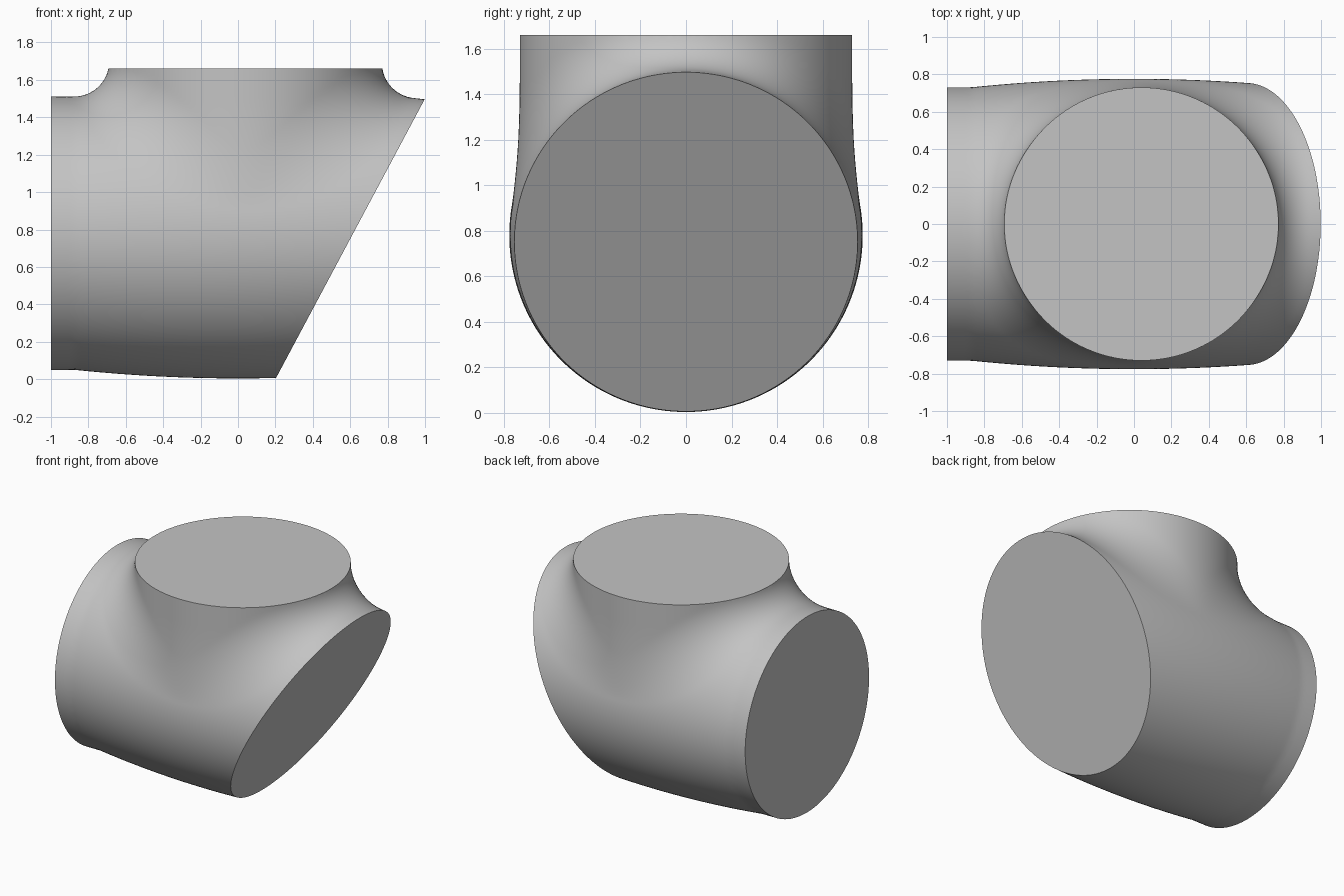
import bpy, bmesh
from math import hypot, sqrt
from mathutils import Vector

cube = bpy.data.objects.get("Cube")
if cube:
    bpy.data.objects.remove(cube, do_unlink=True)

AXIS_Z = 0.78      # height of the main pipe axis
BRANCH_X = 0.04    # position of the upright branch
BRANCH_R = 0.73
CENTRE = Vector((BRANCH_X, 0, AXIS_Z))
REACH = 1.8


def distance(p):
    """Distance to the bulged pipe joined to the branch by a rolling-ball fillet."""
    x, y, z = p.x - BRANCH_X, p.y, p.z - AXIS_Z
    up = max(z, 0)
    low = min(z, 0)
    pipe_len = hypot(y, z) + 1e-9
    branch_len = sqrt(x * x + y * y + low * low) + 1e-9
    pipe_r = 0.776 - 0.06 * max(p.x, -0.87) ** 2
    branch_r = BRANCH_R + 0.04 * max(0, 1 - up / 0.7) ** 2
    d1, d2 = pipe_len - pipe_r, branch_len - branch_r
    # Cosine between the two surface normals
    c = (y * y + z * low) / (pipe_len * branch_len)
    if abs(c) < 0.999:
        r = 0.165 + 0.5 * max(c, 0)
        u, v = r - d1, r - d2
        if u > c * v and v > c * u:
            return r - sqrt((u * u + v * v - 2 * c * u * v) / (1 - c * c))
    return min(d1, d2)


def project(direction):
    """Find the surface along a ray from the centre of the fitting."""
    near, far = 0.3, REACH
    if distance(CENTRE + direction * far) < 0:
        return CENTRE + direction * far
    for _ in range(20):
        mid = (near + far) / 2
        if distance(CENTRE + direction * mid) < 0:
            near = mid
        else:
            far = mid
    return CENTRE + direction * near


def trim(bm, point, normal):
    """Cut the open end flat and close it with one face."""
    cut = bmesh.ops.bisect_plane(
        bm, geom=bm.verts[:] + bm.edges[:] + bm.faces[:], dist=1e-5,
        plane_co=point, plane_no=normal, clear_outer=True)
    rim = [e for e in cut["geom_cut"]
           if isinstance(e, bmesh.types.BMEdge) and e.is_boundary]
    for face in bmesh.ops.edgeloop_fill(bm, edges=rim)["faces"]:
        face.smooth = False


# Pipe body with blended branch
bm = bmesh.new()
bmesh.ops.create_icosphere(bm, subdivisions=7, radius=1)
for vert in bm.verts:
    vert.co = project(vert.co.normalized())
for face in bm.faces:
    face.smooth = True

# Branch opening, straight end and slanted end
trim(bm, (0, 0, 1.66), (0, 0, 1))
trim(bm, (-1, 0, 0), (-1, 0, 0))
trim(bm, (1, 0, 1.5), Vector((1.5, 0, -0.8)).normalized())
bmesh.ops.recalc_face_normals(bm, faces=bm.faces)

mesh = bpy.data.meshes.new("pipe_tee")
bm.to_mesh(mesh)
bm.free()
tee = bpy.data.objects.new("pipe_tee", mesh)
bpy.context.collection.objects.link(tee)

# Plain grey finish
grey = bpy.data.materials.new("light_grey")
grey.use_nodes = True
colour = (0.55, 0.55, 0.55, 1)
grey.diffuse_color = colour
grey.node_tree.nodes["Principled BSDF"].inputs["Base Color"].default_value = colour
mesh.materials.append(grey)

# Smooth walls with crisp rims
bpy.ops.object.select_all(action="DESELECT")
tee.select_set(True)
bpy.context.view_layer.objects.active = tee
bpy.ops.object.shade_smooth_by_angle(angle=0.45)
